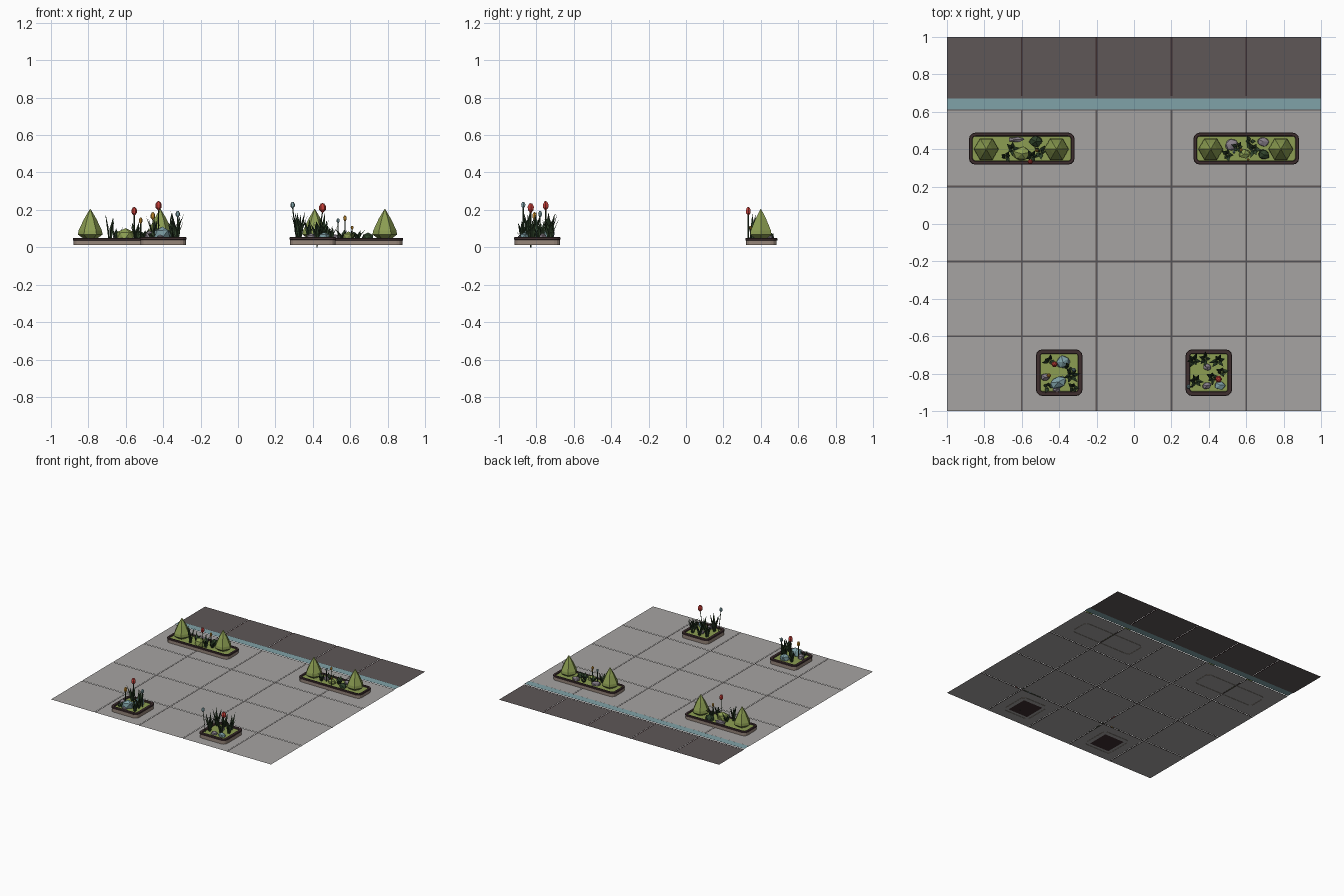
import bpy, bmesh, math, random
from mathutils import Vector

if "Cube" in bpy.data.objects:
    bpy.data.objects.remove(bpy.data.objects["Cube"])
random.seed(4)

def mat(name, r, g, b):
    m = bpy.data.materials.new(name)
    lin = lambda c: ((c / 255 + 0.055) / 1.055) ** 2.4 if c > 10 else c / 3295
    m.diffuse_color = (lin(r), lin(g), lin(b), 1)
    m.use_nodes = True
    m.node_tree.nodes["Principled BSDF"].inputs["Base Color"].default_value = m.diffuse_color
    return m

PAVE = mat("pavement_grey", 166, 164, 162)
ROAD = mat("asphalt_brown", 94, 87, 87)
TEAL = mat("teal_blue", 128, 162, 168)
RIM = mat("dark_rim", 62, 46, 47)
WALL = mat("planter_taupe", 150, 134, 122)
LIGHT = mat("light_green", 140, 158, 82)
DARK = mat("dark_green", 46, 66, 42)
RED = mat("flower_red", 196, 62, 56)
ORANGE = mat("flower_orange", 206, 148, 52)
MAUVE = mat("stone_mauve", 136, 128, 138)

def add(name, verts, faces, m):
    me = bpy.data.meshes.new(name)
    me.from_pydata(verts, [], faces)
    me.materials.append(m)
    ob = bpy.data.objects.new(name, me)
    bpy.context.collection.objects.link(ob)
    return ob

def plates(name, rects, z, m):
    v, f = [], []
    for x0, x1, y0, y1 in rects:
        n = len(v)
        v += [(x0, y0, z), (x1, y0, z), (x1, y1, z), (x0, y1, z)]
        f.append((n, n + 1, n + 2, n + 3))
    add(name, v, f, m)

# Ground: paving tiles, joints, kerb strip, road slabs
G, g = 0.014, 0.005
xs = [-1, -0.6, -0.2, 0.2, 0.6, 1]
ys = [-1, -0.6, -0.2, 0.2, 0.606]
def cells(xs, ys):
    return [(a + g * (a > -1), b - g * (b < 1), c + g * (c > -1), d - g * (d < 0.6))
            for a, b in zip(xs, xs[1:]) for c, d in zip(ys, ys[1:])]
plates("paving_tiles", cells(xs, ys), G, PAVE)
plates("paving_joints", [(-1, 1, y - g, y + g) for y in ys[1:4]]
       + [(x - g, x + g, c + g * (c > -1), d - g * (d < 0.6))
          for x in xs[1:5] for c, d in zip(ys, ys[1:])], G - 0.002, ROAD)
plates("kerb_strip", [(-1, 1, 0.612, 0.672)], 0.017, TEAL)
plates("kerb_joints", [(-1, 1, 0.606, 0.612), (-1, 1, 0.672, 0.684)], 0.013, ROAD)
plates("road_slabs", [(a + g * (a > -1), b - g * (b < 1), 0.684, 1)
                      for a, b in zip(xs, xs[1:])], 0.012, ROAD)
plates("road_joints", [(x - g, x + g, 0.684, 1) for x in xs[1:5]], 0.01, RIM)

# Planters: stacked rounded-rectangle rings
def outline(cx, cy, hx, hy, r, z):
    pts = []
    for k, (sx, sy) in enumerate([(1, 1), (-1, 1), (-1, -1), (1, -1)]):
        for i in range(4):
            a = math.radians(90 * k + 30 * i)
            pts.append((cx + sx * (hx - r) + r * math.cos(a),
                        cy + sy * (hy - r) + r * math.sin(a), z))
    return pts

def loft(name, rings, m, cap=False):
    n = len(rings[0])
    v = [p for r in rings for p in r]
    f = [(k * n + i, k * n + (i + 1) % n, (k + 1) * n + (i + 1) % n, (k + 1) * n + i)
         for k in range(len(rings) - 1) for i in range(n)]
    if cap:
        f.append(tuple(range(len(v) - n, len(v))))
    add(name, v, f, m)

def planter(tag, cx, cy, hx, hy, w, top):
    R = lambda inset, z: outline(cx, cy, hx - inset, hy - inset, 0.036 - inset, z)
    mid = top - 0.014
    loft(tag + "_wall", [R(0.004, 0.012), R(0.004, mid)], WALL)
    loft(tag + "_rim", [R(0.004, mid), R(0, mid + 0.002), R(0, top - 0.003), R(0.003, top),
                        R(w - 0.003, top), R(w, top - 0.003), R(w, top - 0.012)], RIM)
    loft(tag + "_moss", [R(w, top - 0.008), R(w + 0.004, top - 0.006)], LIGHT, True)

for tag, s in (("left", -1), ("right", 1)):
    planter("long_planter_" + tag, 0.6 * s, 0.403, 0.283, 0.086, 0.02, 0.05)
    planter("square_planter_" + tag, 0.4 * s, -0.795, 0.125, 0.125, 0.025, 0.054)
    plates("square_planter_base_" + tag,
           [(0.4 * s - 0.09, 0.4 * s + 0.09, -0.885, -0.705)], 0.009, RIM)

# Turned shapes, for bushes and buds
def lathe(name, x, y, prof, sides, m):
    rings = [[(x + r * math.cos(math.tau * i / sides), y + r * math.sin(math.tau * i / sides), z)
              for i in range(sides)] for r, z in prof]
    loft(name, rings, m)

for x in (-0.79, -0.415, 0.41, 0.785):
    lathe("cone_bush", x, 0.4, [(0.03, 0.042), (0.066, 0.068), (0.062, 0.09),
                                (0.034, 0.15), (0.001, 0.206)], 6, LIGHT)

# Faceted rocks and round bushes
def lump(name, x, y, z, rx, ry, rz, turn, m):
    bm = bmesh.new()
    bmesh.ops.create_icosphere(bm, subdivisions=1, radius=1)
    c, s = math.cos(turn), math.sin(turn)
    for v in bm.verts:
        p = v.co * random.uniform(0.85, 1.12)
        a, b = p.x * rx, p.y * ry
        v.co = (x + a * c - b * s, y + a * s + b * c, max(z + p.z * rz, 0.03))
    me = bpy.data.meshes.new(name)
    bm.to_mesh(me)
    bm.free()
    me.materials.append(m)
    bpy.context.collection.objects.link(bpy.data.objects.new(name, me))

for spec in (("stone", -0.63, 0.452, 0.05, 0.05, 0.016, 0.025, 0, MAUVE),
             ("dark_bush", -0.525, 0.44, 0.055, 0.038, 0.033, 0.03, 0, DARK),
             ("low_bush", -0.6, 0.375, 0.06, 0.054, 0.04, 0.045, 0.2, LIGHT),
             ("stone", 0.52, 0.425, 0.05, 0.038, 0.034, 0.022, 0.5, MAUVE),
             ("stone", 0.69, 0.44, 0.05, 0.035, 0.028, 0.022, 0, MAUVE),
             ("dark_bush", 0.695, 0.37, 0.055, 0.034, 0.03, 0.025, 0, DARK),
             ("low_bush", 0.59, 0.375, 0.058, 0.032, 0.028, 0.025, 0, LIGHT),
             ("blue_rock", -0.38, -0.738, 0.06, 0.042, 0.037, 0.04, 0.6, TEAL),
             ("blue_rock", -0.405, -0.845, 0.07, 0.058, 0.034, 0.045, 0.5, TEAL),
             ("stone", -0.475, -0.82, 0.06, 0.026, 0.024, 0.03, 0, MAUVE),
             ("stone", -0.415, -0.885, 0.05, 0.024, 0.016, 0.018, 0, MAUVE),
             ("stone", 0.39, -0.765, 0.055, 0.024, 0.02, 0.02, 0, MAUVE),
             ("stone", 0.39, -0.865, 0.055, 0.026, 0.02, 0.02, 0.3, MAUVE),
             ("blue_rock", 0.46, -0.862, 0.055, 0.03, 0.026, 0.028, 0, TEAL)):
    lump(*spec)

# Flowers: thin stem and pointed bud
def flower(x, y, top, m, r=0.014, h=0.045, base=0.045, lean=0):
    zb = top - h
    rings = [[(px + 0.003 * a, py + 0.003 * b, z) for a, b in ((1, 0), (0, 1), (-1, 0), (0, -1))]
             for px, py, z in ((x - lean, y, base), (x, y, zb + 0.005))]
    loft("flower_stem", rings, DARK)
    lathe("flower_bud", x, y, [(0.003, zb), (r, zb + h * 0.3), (r * 1.05, zb + h * 0.65),
                               (r * 0.55, top - h * 0.06), (0.001, top)], 6, m)

flower(-0.555, 0.333, 0.215, RED)
flower(-0.52, 0.392, 0.16, ORANGE, 0.009, 0.035)
flower(0.535, 0.385, 0.155, TEAL, 0.008, 0.025)
flower(0.572, 0.395, 0.17, ORANGE, 0.009, 0.03)
flower(0.61, 0.345, 0.115, ORANGE, 0.007, 0.02)
flower(-0.425, -0.75, 0.247, RED, 0.016, 0.05)
flower(-0.455, -0.81, 0.188, ORANGE, 0.012, 0.042)
flower(-0.322, -0.78, 0.195, TEAL, 0.011, 0.035)
flower(0.452, -0.83, 0.236, RED, 0.018, 0.052, 0.0, 0.03)
flower(0.292, -0.87, 0.243, TEAL, 0.012, 0.035, lean=-0.02)

# Leaf clumps: folded, curved blades
def clump(x, y, n, height, spread, width=0.011):
    v, f = [], []
    for i in range(n):
        a = math.tau * (i + random.uniform(-0.3, 0.3)) / n
        d, s = Vector((math.cos(a), math.sin(a), 0)), Vector((-math.sin(a), math.cos(a), 0))
        h, reach = height * random.uniform(0.6, 1), spread * random.uniform(0.5, 1)
        k = len(v)
        for t, w in ((0, 0.5), (0.45, 1), (1, 0)):
            c = Vector((x, y, 0.042)) + d * (0.006 + reach * t ** 1.4) + Vector((0, 0, h * t ** 0.9))
            if w:
                v += [c - s * w * width, c - d * 0.004, c + s * w * width]
                continue
            v.append(c)
        f += [(k, k + 1, k + 4, k + 3), (k + 1, k + 2, k + 5, k + 4),
              (k + 3, k + 4, k + 6), (k + 4, k + 5, k + 6)]
    add("leaf_clump", v, f, DARK)

for spec in ((-0.685, 0.36, 5, 0.14, 0.035), (-0.65, 0.4, 5, 0.07, 0.04),
             (-0.545, 0.36, 5, 0.1, 0.04), (-0.5, 0.385, 5, 0.07, 0.04),
             (0.5, 0.37, 5, 0.08, 0.045), (0.555, 0.41, 5, 0.06, 0.04),
             (0.64, 0.4, 6, 0.06, 0.045), (0.62, 0.44, 4, 0.05, 0.035),
             (-0.335, -0.81, 6, 0.155, 0.045), (-0.325, -0.875, 5, 0.12, 0.03),
             (-0.45, -0.73, 5, 0.13, 0.04), (-0.35, -0.77, 4, 0.13, 0.03),
             (-0.46, -0.87, 4, 0.06, 0.03),
             (0.32, -0.73, 6, 0.155, 0.04), (0.45, -0.73, 6, 0.15, 0.045),
             (0.38, -0.72, 5, 0.11, 0.04), (0.33, -0.84, 6, 0.155, 0.04),
             (0.42, -0.82, 5, 0.11, 0.04), (0.47, -0.79, 5, 0.12, 0.035)):
    clump(*spec)
